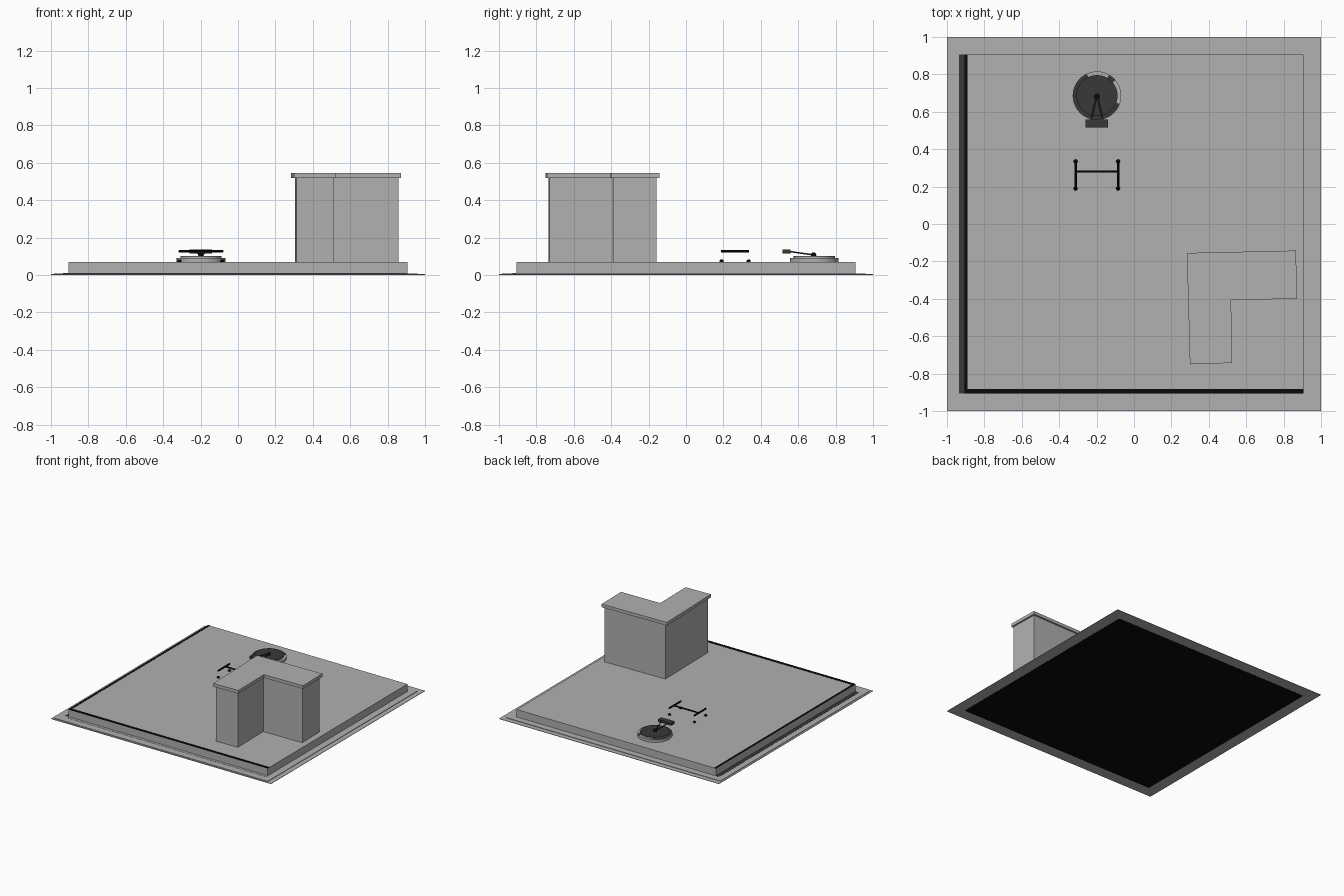
import bpy, bmesh, math
from mathutils import Vector

if "Cube" in bpy.data.objects:
    bpy.data.objects.remove(bpy.data.objects["Cube"])


def mat(name, v):
    m = bpy.data.materials.new(name)
    m.diffuse_color = (v[0], v[1], v[2], 1)
    m.use_nodes = True
    m.node_tree.nodes["Principled BSDF"].inputs["Base Color"].default_value = m.diffuse_color
    return m


GREY = mat("light grey", (0.44, 0.44, 0.43))
DARK = mat("dark grey", (0.04, 0.04, 0.04))
BLACK = mat("black", (0.003, 0.003, 0.003))


def finish(name, bm, m):
    bmesh.ops.recalc_face_normals(bm, faces=bm.faces)
    me = bpy.data.meshes.new(name)
    bm.to_mesh(me)
    bm.free()
    me.materials.append(m)
    ob = bpy.data.objects.new(name, me)
    bpy.context.collection.objects.link(ob)
    return ob


def prism(name, pts, z0, z1, m):
    bm = bmesh.new()
    f = bm.faces.new([bm.verts.new((x, y, z0)) for x, y in pts])
    r = bmesh.ops.extrude_face_region(bm, geom=[f])
    for v in r["geom"]:
        if isinstance(v, bmesh.types.BMVert):
            v.co.z = z1
    return finish(name, bm, m)


def box(name, x0, x1, y0, y1, z0, z1, m):
    return prism(name, [(x0, y0), (x1, y0), (x1, y1), (x0, y1)], z0, z1, m)


def circle(cx, cy, r, n=40):
    return [(cx + r * math.cos(2 * math.pi * i / n),
             cy + r * math.sin(2 * math.pi * i / n)) for i in range(n)]


def rod(name, a, b, r, m):
    a, b = Vector(a), Vector(b)
    bm = bmesh.new()
    bmesh.ops.create_cone(bm, cap_ends=True, segments=10, radius1=r, radius2=r,
                          depth=(b - a).length)
    q = (b - a).to_track_quat('Z', 'Y')
    for v in bm.verts:
        v.co = q @ v.co + (a + b) / 2
    return finish(name, bm, m)


def ball(name, c, r, m):
    bm = bmesh.new()
    bmesh.ops.create_uvsphere(bm, u_segments=12, v_segments=8, radius=r)
    bmesh.ops.translate(bm, verts=bm.verts, vec=c)
    return finish(name, bm, m)


# ground plates and floor slab
box("underside", -0.905, 0.905, -0.905, 0.905, 0.0, 0.002, BLACK)
box("ground_sheet", -1, 1, -1, 1, 0.001, 0.004, GREY)
box("ground_plate", -0.985, 0.96, -0.985, 0.96, 0.004, 0.008, GREY)
box("floor_slab", -0.907, 0.905, -0.907, 0.907, 0.008, 0.069, GREY)

# edge strips on the left and front
box("left_ground_strip", -0.936, -0.907, -0.905, 0.907, 0.008, 0.0095, DARK)
box("front_ground_strip", -0.905, 0.905, -0.928, -0.907, 0.008, 0.0095, GREY)
box("left_edge_strip", -0.907, -0.89, -0.907, 0.907, 0.068, 0.0705, BLACK)
box("front_edge_strip", -0.89, 0.905, -0.907, -0.882, 0.068, 0.0705, BLACK)

# L-shaped block with overhanging cap
prism("block_body", [(0.305, -0.168), (0.852, -0.157), (0.857, -0.389),
                     (0.506, -0.394), (0.510, -0.73), (0.313, -0.735)],
      0.069, 0.52, GREY)
prism("block_cap", [(0.283, -0.155), (0.866, -0.142), (0.871, -0.4),
                    (0.519, -0.406), (0.524, -0.743), (0.299, -0.75)],
      0.519, 0.545, GREY)

# round two-step platform
CX, CY = -0.198, 0.686
prism("platform_base", circle(CX, CY, 0.13), 0.069, 0.09, GREY)
prism("platform_step", circle(CX, CY, 0.11), 0.09, 0.098, GREY)
prism("platform_top", circle(CX, CY, 0.11), 0.098, 0.102, DARK)

# dark covering on the lower step, open at the back and right
bm = bmesh.new()
n = 72
for i in range(n):
    a0, a1 = i * 360 / n, (i + 1) * 360 / n
    if a0 < 40 or a0 >= 340 or 60 <= a0 < 115:
        continue
    q = []
    for r, a in ((0.108, a0), (0.128, a0), (0.128, a1), (0.108, a1)):
        t = math.radians(a)
        q.append(bm.verts.new((CX + r * math.cos(t), CY + r * math.sin(t), 0.092)))
    bm.faces.new(q)
finish("platform_ring_cover", bm, DARK)

# hub, arms and back pad
ball("hub", (CX, 0.682, 0.106), 0.015, BLACK)
for s, side in ((-1, "left"), (1, "right")):
    rod(side + "_arm", (CX + s * 0.004, 0.675, 0.108),
        (CX + s * 0.033, 0.55, 0.126), 0.004, DARK)
box("back_pad", -0.259, -0.138, 0.517, 0.56, 0.114, 0.135, DARK)

# H-shaped frame and its feet
rod("cross_bar", (-0.31, 0.28, 0.127), (-0.085, 0.28, 0.127), 0.006, BLACK)
for x, side in ((-0.312, "left"), (-0.085, "right")):
    rod(side + "_rail", (x, 0.187, 0.127), (x, 0.338, 0.127), 0.007, BLACK)
    for y, end in ((0.19, "front"), (0.335, "back")):
        ball(side + "_" + end + "_foot", (x, y, 0.073), 0.011, BLACK)
